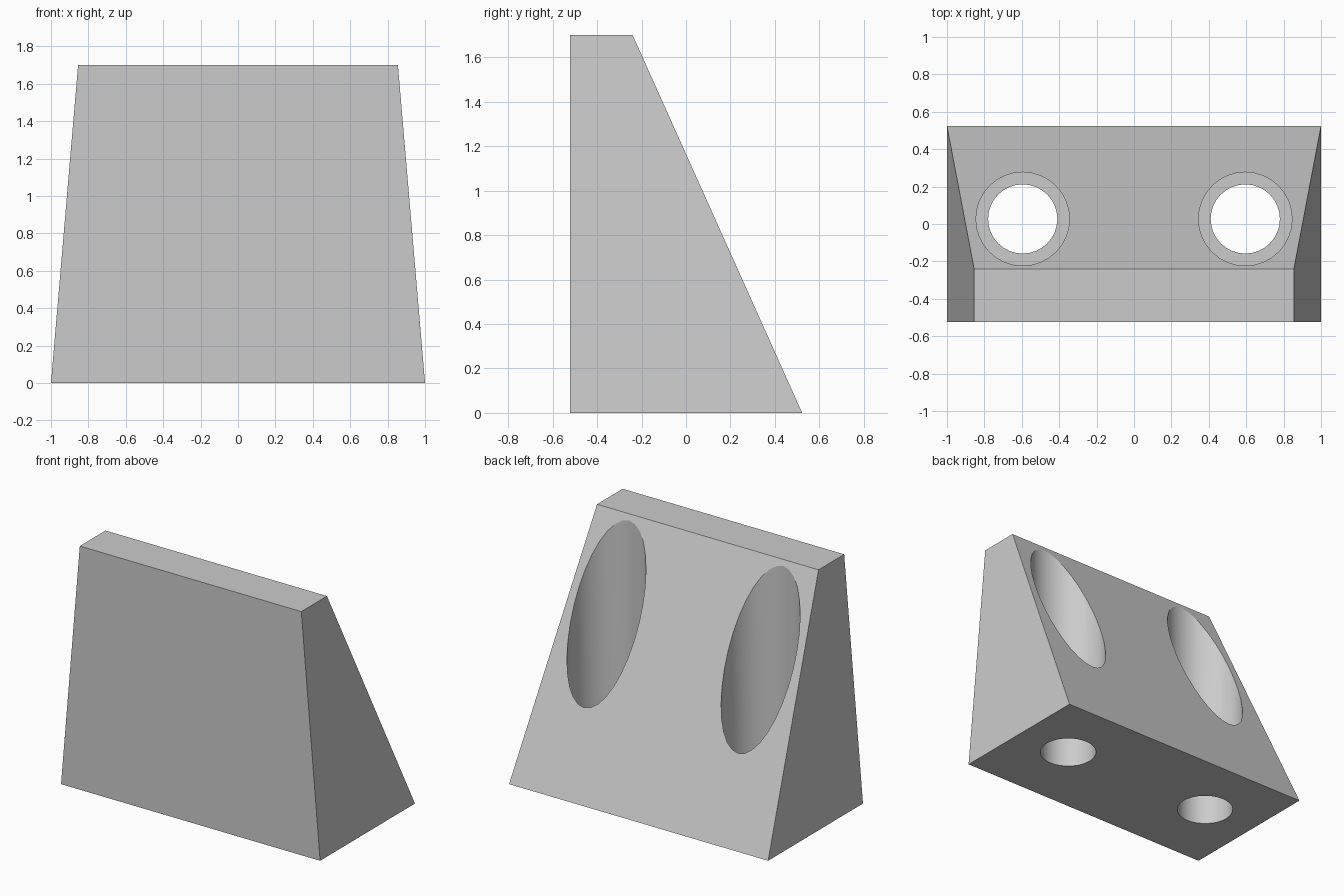
import bpy
import bmesh
import math

if "Cube" in bpy.data.objects:
    bpy.data.objects.remove(bpy.data.objects["Cube"], do_unlink=True)

# Plain grey material
grey = bpy.data.materials.new("light_grey")
grey.use_nodes = True
colour = (0.6, 0.6, 0.6, 1)
grey.diffuse_color = colour
grey.node_tree.nodes["Principled BSDF"].inputs["Base Color"].default_value = colour

FRONT, BACK, TOP_BACK = -0.523, 0.523, -0.24
HEIGHT, TOP_HALF = 1.7, 0.855
HOLE_X, HOLE_Y = 0.595, 0.027
HOLE_RADIUS, BORE_RADIUS, BORE_FLOOR = 0.185, 0.25, 0.3

# Tapered wedge block: a full-width base lofted to a narrow top ledge
bm = bmesh.new()


def ring(half, back, z):
    return [bm.verts.new(p) for p in
            ((-half, FRONT, z), (half, FRONT, z), (half, back, z), (-half, back, z))]


base = ring(1, BACK, 0)
top = ring(TOP_HALF, TOP_BACK, HEIGHT)
bm.faces.new(base[::-1])
bm.faces.new(top)
for i in range(4):
    j = (i + 1) % 4
    bm.faces.new((base[i], base[j], top[j], top[i]))
bmesh.ops.recalc_face_normals(bm, faces=bm.faces)
mesh = bpy.data.meshes.new("wedge_block")
bm.to_mesh(mesh)
bm.free()
block = bpy.data.objects.new("wedge_block", mesh)
bpy.context.collection.objects.link(block)
mesh.materials.append(grey)


# Screw holes with wide counterbores open to the slope
def cut_cylinder(name, x, radius, bottom, upper):
    bpy.ops.mesh.primitive_cylinder_add(
        vertices=32, radius=radius, depth=upper - bottom,
        location=(x, HOLE_Y, (upper + bottom) / 2))
    cutter = bpy.context.object
    cutter.name = name
    cutter.data.materials.append(grey)
    cutter.hide_render = True
    cut = block.modifiers.new(name, "BOOLEAN")
    cut.operation = "DIFFERENCE"
    cut.solver = "EXACT"
    cut.object = cutter
    bpy.context.view_layer.objects.active = block
    bpy.ops.object.modifier_apply(modifier=name)
    bpy.data.objects.remove(cutter, do_unlink=True)


for side, x in (("left", HOLE_X), ("right", -HOLE_X)):
    cut_cylinder(side + "_counterbore", x, BORE_RADIUS, BORE_FLOOR, 2)
    cut_cylinder(side + "_screw_hole", x, HOLE_RADIUS, -0.2, BORE_FLOOR + 0.1)

# Smooth bores with crisp block edges
bpy.ops.object.select_all(action="DESELECT")
block.select_set(True)
bpy.context.view_layer.objects.active = block
bpy.ops.object.shade_smooth_by_angle(angle=math.radians(20))
